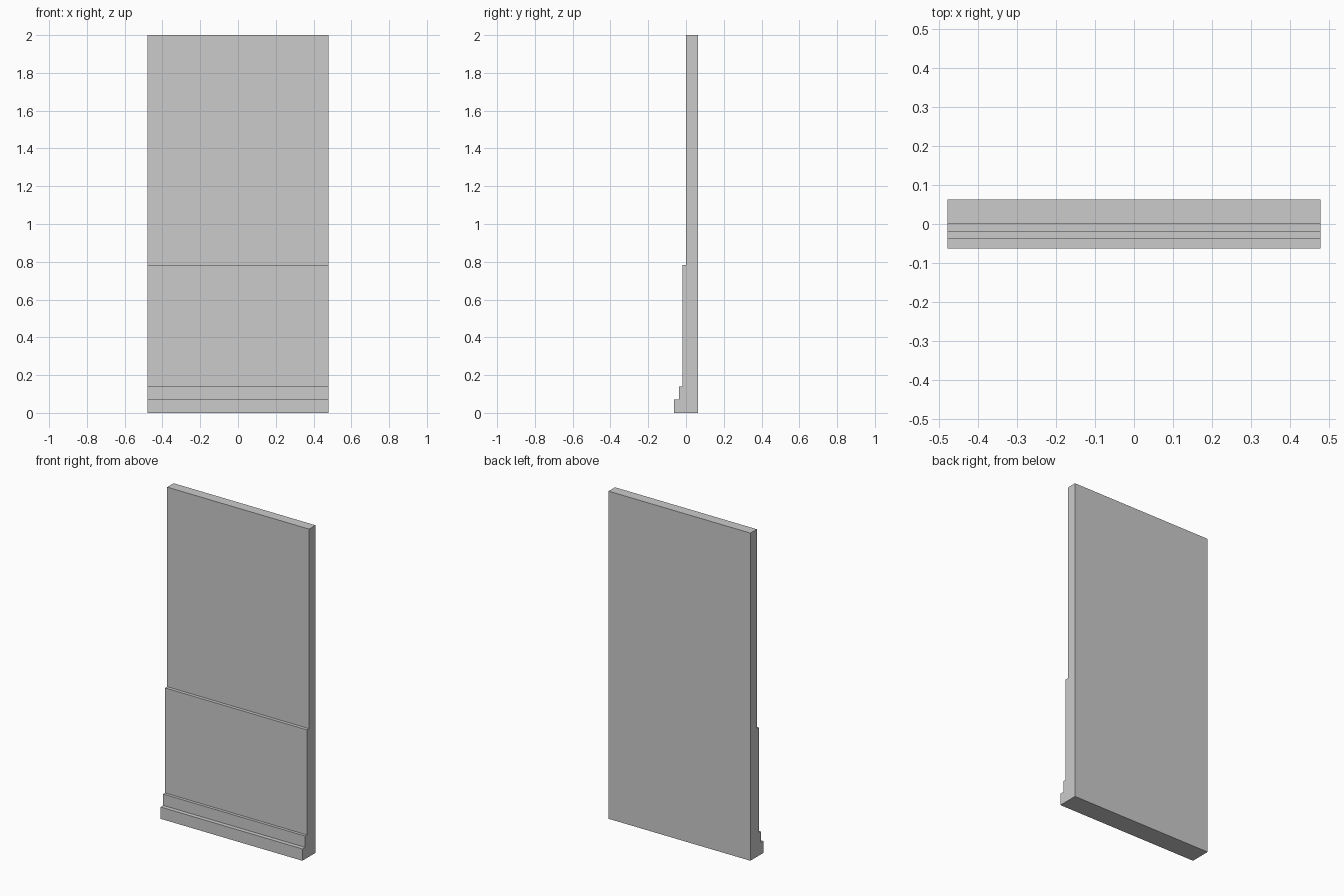
import bpy, bmesh

if "Cube" in bpy.data.objects:
    bpy.data.objects.remove(bpy.data.objects["Cube"])

HALF_WIDTH = 0.479

# Stepped side profile (y, z): plinth, skirting, lower panel, upper wall
PROFILE = [
    (0.063, 0.0), (0.063, 2.0), (0.001, 2.0),
    (0.001, 0.782), (-0.019, 0.782),
    (-0.019, 0.141), (-0.037, 0.141),
    (-0.037, 0.072), (-0.063, 0.072), (-0.063, 0.0),
]

# Extrude the profile across the full width
bm = bmesh.new()
face = bm.faces.new([bm.verts.new((-HALF_WIDTH, y, z)) for y, z in PROFILE])
extruded = bmesh.ops.extrude_face_region(bm, geom=[face], use_keep_orig=True)
verts = [g for g in extruded["geom"] if isinstance(g, bmesh.types.BMVert)]
bmesh.ops.translate(bm, verts=verts, vec=(2 * HALF_WIDTH, 0, 0))
bmesh.ops.recalc_face_normals(bm, faces=bm.faces)

mesh = bpy.data.meshes.new("wall_panel")
bm.to_mesh(mesh)
bm.free()
bpy.context.collection.objects.link(bpy.data.objects.new("wall_panel", mesh))
